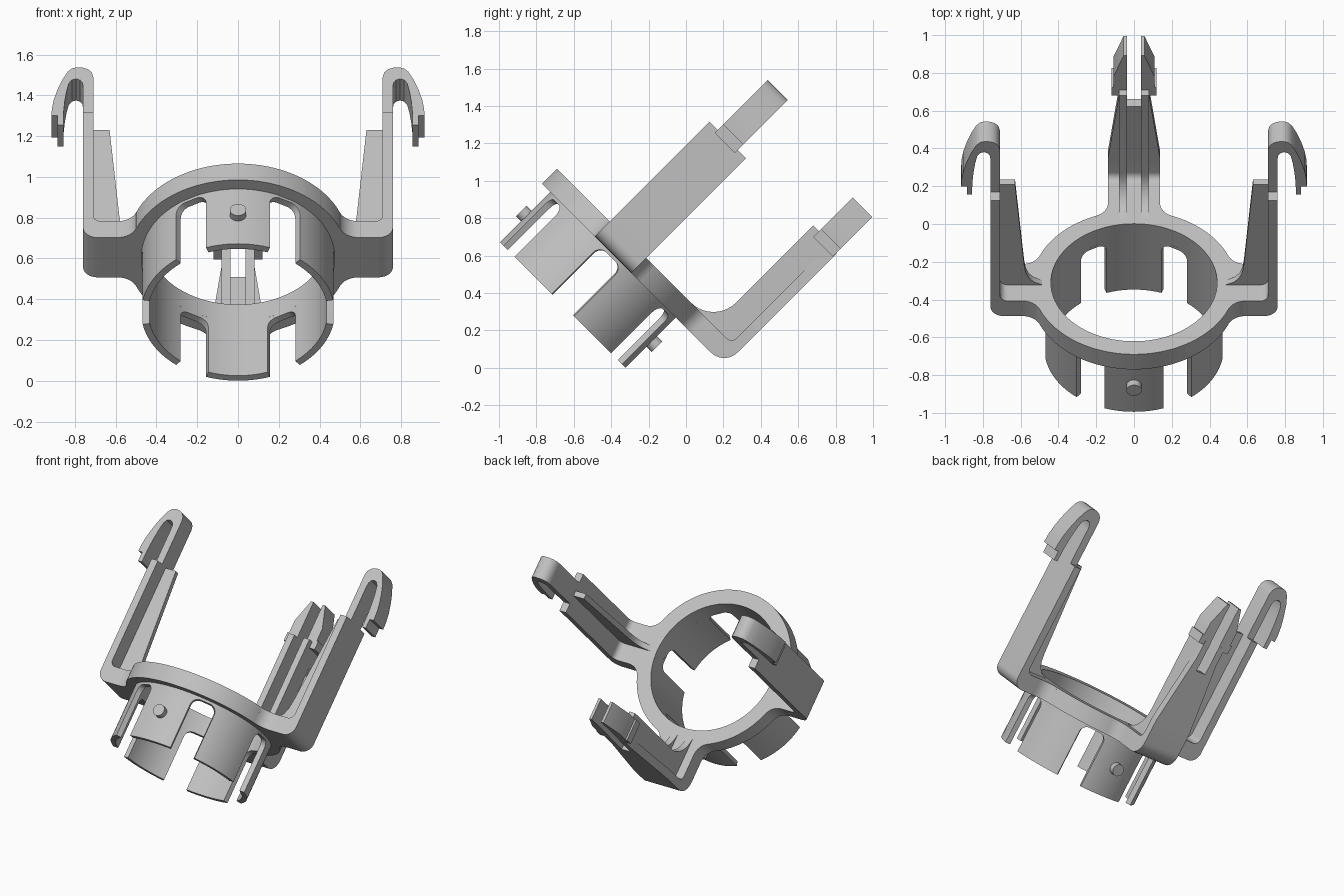
import bpy, bmesh, math
from mathutils import Matrix, Vector

if "Cube" in bpy.data.objects:
    bpy.data.objects.remove(bpy.data.objects["Cube"])

# Local frame: ring axis is tilted 45 degrees, arms point up along it
TILT = Matrix.Translation((0, -0.497, 0.4975)) @ Matrix.Rotation(-math.pi / 4, 4, 'X')
grey = bpy.data.materials.new("light_grey")
grey.diffuse_color = (0.53, 0.53, 0.53, 1)
grey.use_nodes = True
grey.node_tree.nodes["Principled BSDF"].inputs["Base Color"].default_value = grey.diffuse_color

W0, W1 = 0.152, 0.265          # ring bottom and top
R_OUT, R_IN = 0.538, 0.44      # ring radii
R_SKIRT = 0.475
SKIRT_END = -0.228
ARM_TOP = 1.018


def finish(name, bm, turn=0):
    bmesh.ops.remove_doubles(bm, verts=bm.verts, dist=1e-5)
    bmesh.ops.recalc_face_normals(bm, faces=bm.faces)
    me = bpy.data.meshes.new(name)
    bm.to_mesh(me)
    bm.free()
    me.transform(TILT @ Matrix.Rotation(math.radians(turn), 4, 'Z'))
    me.materials.append(grey)
    ob = bpy.data.objects.new(name, me)
    bpy.context.collection.objects.link(ob)
    bpy.ops.object.select_all(action='DESELECT')
    ob.select_set(True)
    bpy.context.view_layer.objects.active = ob
    bpy.ops.object.shade_smooth_by_angle(angle=math.radians(30))
    return ob


def prism(name, pts, lo, hi, axis, turn=0):
    """Extrude a 2D outline along axis: 'r' radial (t,w), 't' across (r,w), 'w' up (r,t)."""
    place = {'r': lambda a, b, d: (d, a, b),
             't': lambda a, b, d: (a, d, b),
             'w': lambda a, b, d: (a, b, d)}[axis]
    bm = bmesh.new()
    low = [bm.verts.new(place(a, b, lo)) for a, b in pts]
    top = [bm.verts.new(place(a, b, hi)) for a, b in pts]
    bm.faces.new(low)
    bm.faces.new(top)
    n = len(pts)
    for i in range(n):
        j = (i + 1) % n
        bm.faces.new((low[i], low[j], top[j], top[i]))
    return finish(name, bm, turn)


def arc(cx, cy, r, a0, a1, n=8):
    return [(cx + r * math.cos(math.radians(a0 + (a1 - a0) * i / n)),
             cy + r * math.sin(math.radians(a0 + (a1 - a0) * i / n))) for i in range(n + 1)]


def wall(name, samples, r_in, r_out, top):
    """Closed round wall whose lower edge follows (angle, height) samples."""
    bm = bmesh.new()
    cols = []
    for ang, low in samples:
        c, s = math.cos(math.radians(ang)), math.sin(math.radians(ang))
        cols.append([bm.verts.new((r * c, r * s, w)) for r, w in
                     ((r_in, low), (r_out, low), (r_out, top), (r_in, top))])
    for i, a in enumerate(cols):
        b = cols[(i + 1) % len(cols)]
        same = abs(samples[i][0] - samples[(i + 1) % len(cols)][0]) < 1e-6
        for k in range(4):
            if same and k != 0:
                continue
            m = (k + 1) % 4
            bm.faces.new((a[k], a[m], b[m], b[k]))
    return finish(name, bm)


# Main ring
wall("ring", [(i * 3.75, W0) for i in range(96)], R_IN, R_OUT, W1)

# Skirt of six panels divided by round-topped gaps
GAP_TOP, FIL, HALF = 0.135, 0.05, 10.2
FIL_ANG = math.degrees(FIL / R_SKIRT)
samples = []
gaps = [0, 60.5, 119.5, 180, 240.5, 299.5]
for i, g in enumerate(gaps):
    samples.append((g - HALF, SKIRT_END))
    corner = [(FIL_ANG * (1 - math.cos(t * math.pi / 12)),
               GAP_TOP - FIL + FIL * math.sin(t * math.pi / 12)) for t in range(7)]
    samples += [(g - HALF + d, w) for d, w in corner]
    samples += [(g + HALF - d, w) for d, w in reversed(corner)]
    nxt = gaps[i + 1] if i < 5 else 360
    a, b = g + HALF, nxt - HALF
    samples += [(a + (b - a) * k / 10, SKIRT_END) for k in range(10)]
wall("skirt_panels", samples, R_IN, R_SKIRT, W0)

# Locating pins on the front and back panels
for name, turn in (("front_pin", -90), ("back_pin", 90)):
    prism(name, arc(0, -0.03, 0.04, 0, 345, 23), 0.45, 0.513, 'r', turn)


def arm_base(name, turn, ri, ro, h, corner):
    """Foot blended into the ring, then the bend up into the plate."""
    f = 0.1
    cx, cy = math.sqrt((R_OUT + f) ** 2 - (h + f) ** 2), h + f
    a = math.degrees(math.atan2(cy, cx))
    blend = arc(cx, cy, f, 180 + a, 270)
    seam = cx + 0.01
    half = [(0.47, 0.19)] + blend + [(seam, h)]
    prism(name + "_foot", half + [(r, -t) for r, t in reversed(half)], W0, W1, 'w', turn)
    bend = ([(seam, W0)] + arc(ro - corner, W0 + corner, corner, -90, 0)
            + [(ro, 0.41), (ri, 0.41)] + arc(ri - 0.04, W1 + 0.04, 0.04, 0, -90)
            + [(seam, W1)])
    prism(name + "_bend", bend, -h, h, 't', turn)


# Side arms with stiffening rib and outward hook
hook = [(0.71, 1.0), (0.71, 1.33), (0.717, 1.36), (0.735, 1.382), (0.76, 1.393),
        (0.79, 1.396), (0.815, 1.388), (0.835, 1.366), (0.862, 1.31), (0.886, 1.24),
        (0.904, 1.17), (0.913, 1.11), (0.915, 1.06), (0.885, 1.06), (0.885, 0.997),
        (0.857, 0.997), (0.856, 1.08), (0.85, 1.16), (0.841, 1.23), (0.83, 1.285),
        (0.815, 1.308), (0.795, 1.316), (0.775, 1.308), (0.763, 1.29), (0.76, 1.26),
        (0.76, 1.0)]
side_rib = [(0.72, ARM_TOP), (0.63, ARM_TOP), (0.582, 0.42), (0.574, 0.36),
            (0.558, 0.318), (0.53, 0.287), (0.48, 0.262), (0.72, 0.262)]
for side, turn in (("right", 0), ("left", 180)):
    n = side + "_arm"
    arm_base(n, turn, 0.71, 0.76, 0.138, 0.07)
    prism(n + "_plate", [(-0.138, 0.41), (0.138, 0.41), (0.138, ARM_TOP), (-0.138, ARM_TOP)],
          0.71, 0.76, 'r', turn)
    prism(n + "_rib", side_rib, -0.018, 0.018, 't', turn)
    prism(n + "_hook", hook, -0.075, 0.075, 't', turn)

# Back arm: tapered slotted plate
arm_base("back_arm", 90, 0.783, 0.84, 0.138, 0.1)
edge = [(0.138, 0.41), (0.08, 0.88), (0.08, 1.0), (0.036, 1.0), (0.036, 0.80)]
prism("back_arm_plate", edge + [(-t, w) for t, w in reversed(edge)], 0.783, 0.84, 'r', 90)

# Back arm: twin ribs and barbed prongs
back_rib = ([(0.79, 0.262), (0.79, ARM_TOP), (0.646, ARM_TOP)]
            + arc(0.476, 0.435, 0.17, 0, -90, 10))
prong = [(0.036, 0.95), (0.036, 1.274), (0.055, 1.274), (0.108, 1.12), (0.108, 1.035),
         (0.12, 1.035), (0.12, 0.975), (0.08, 0.975), (0.08, 0.95)]
for side, s in (("right", -1), ("left", 1)):
    lo, hi = sorted((s * 0.036, s * 0.08))
    prism("back_arm_%s_rib" % side, back_rib, lo, hi, 't', 90)
    prism("back_arm_%s_prong" % side, [(s * t, w) for t, w in prong], 0.689, 0.837, 'r', 90)
